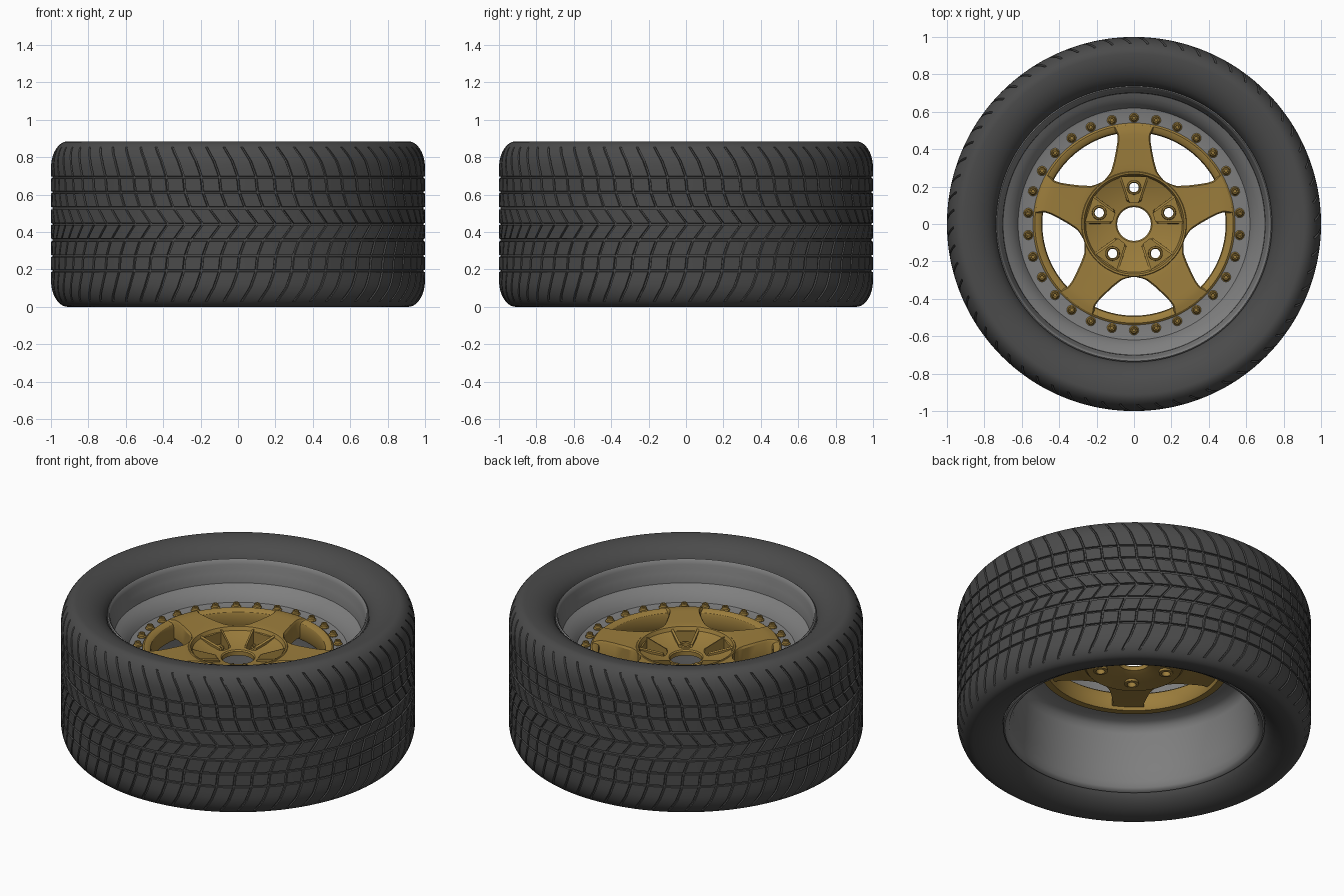
import bpy, bmesh
from math import sin, cos, pi, radians, tau
from mathutils import Matrix, Vector

cube = bpy.data.objects.get("Cube")
if cube:
    bpy.data.objects.remove(cube)


def material(name, rgb, rough):
    m = bpy.data.materials.new(name)
    m.use_nodes = True
    m.diffuse_color = (*rgb, 1)
    node = m.node_tree.nodes["Principled BSDF"]
    node.inputs["Base Color"].default_value = (*rgb, 1)
    node.inputs["Roughness"].default_value = rough
    return m


RUBBER = material("dark rubber", (0.07, 0.07, 0.07), 0.8)
GREY = material("grey metal", (0.21, 0.21, 0.21), 0.5)
GOLD = material("gold paint", (0.33, 0.205, 0.045), 0.5)


def skin(bm, loops, ring=False, matrix=Matrix()):
    """Join closed loops of points; ring joins last to first, otherwise cap the ends."""
    rows = [[bm.verts.new(matrix @ Vector(p)) for p in loop] for loop in loops]
    n = len(rows[0])
    for i in range(len(rows) if ring else len(rows) - 1):
        a, b = rows[i], rows[(i + 1) % len(rows)]
        for j in range(n):
            k = (j + 1) % n
            bm.faces.new((a[j], a[k], b[k], b[j]))
    if not ring:
        bm.faces.new(rows[0])
        bm.faces.new(rows[-1])


def smooth(ob):
    bpy.ops.object.select_all(action="DESELECT")
    ob.select_set(True)
    bpy.context.view_layer.objects.active = ob
    bpy.ops.object.shade_smooth_by_angle(angle=radians(32))


def finish(name, bm, mat):
    bmesh.ops.recalc_face_normals(bm, faces=bm.faces)
    mesh = bpy.data.meshes.new(name)
    bm.to_mesh(mesh)
    bm.free()
    mesh.materials.append(mat)
    ob = bpy.data.objects.new(name, mesh)
    bpy.context.collection.objects.link(ob)
    smooth(ob)
    return ob


def spin(bm, profile, seg, matrix=Matrix()):
    loops = [[(r * cos(t), r * sin(t), z) for r, z in profile]
             for t in (tau * i / seg for i in range(seg))]
    skin(bm, loops, True, matrix)


def revolve(name, profile, mat, seg=128):
    bm = bmesh.new()
    spin(bm, profile, seg)
    return finish(name, bm, mat)


def turn(k):
    """Rotation to one of the five spokes."""
    return Matrix.Rotation(radians(90 + 72 * k), 4, "Z")


# Tyre: closed section with ring grooves, sheared columns give the chevron grooves
MID, PITCHES, DEPTH = 0.4425, 64, 0.009
SWEEP = [(0, 0), (0.09, -0.7), (0.17, -1.0), (0.26, -1.1), (0.34, -1.4), (0.45, -2.1)]


def sweep(d):
    for (a, u), (b, v) in zip(SWEEP, SWEEP[1:]):
        if d <= b:
            return u + (v - u) * (d - a) / (b - a)


half = []  # r, distance from middle, ring groove, chevron groove allowed
for g, w in ((0, 0.004), (0.085, 0.006), (0.17, 0.004), (0.25, 0.004)):
    for off, groove in ((-w - 0.002, 0), (-w, 1), (w, 1), (w + 0.002, 0), (0.04, 0)):
        if g + off > 0:
            half.append((1.0, g + off, groove, 1))
for i in range(1, 13):
    a = i / 12 * pi / 2
    half.append((0.91 + 0.09 * cos(a), 0.30 + 0.1425 * sin(a), 0, i < 7))
for r, d in ((0.88, 0.441), (0.85, 0.436), (0.82, 0.426), (0.79, 0.41), (0.765, 0.39), (0.745, 0.365), (0.733, 0.33)):
    half.append((r, d, 0, 0))
section = [(r, -d, g, c) for r, d, g, c in reversed(half)] + half

columns = []
for i in range(PITCHES):
    for frac, groove in ((0, 0), (0.03, 1), (0.11, 1), (0.14, 0), (0.57, 0)):
        loop = []
        for r, d, ring_groove, allowed in section:
            t = tau * (i + frac + sweep(abs(d))) / PITCHES
            rr = r - DEPTH * max(ring_groove, groove and allowed)
            loop.append((rr * cos(t), rr * sin(t), MID + d))
        columns.append(loop)
bm = bmesh.new()
skin(bm, columns, True)
finish("tyre", bm, RUBBER)

# Rim: steep outer lip, sloping step, bolt flange and deep rear barrel
revolve("rim_barrel", [
    (0.738, 0.78), (0.738, 0.803), (0.732, 0.808), (0.724, 0.80), (0.718, 0.78), (0.714, 0.755),
    (0.708, 0.73), (0.702, 0.70), (0.70, 0.672), (0.675, 0.655), (0.65, 0.633), (0.63, 0.607),
    (0.62, 0.588), (0.61, 0.585), (0.53, 0.585), (0.53, 0.49), (0.63, 0.485), (0.66, 0.465),
    (0.678, 0.43), (0.683, 0.2), (0.695, 0.13), (0.703, 0.095), (0.715, 0.082), (0.73, 0.077),
    (0.738, 0.082), (0.738, 0.11)], GREY)

# Gold outer ring of the wheel centre
revolve("spoke_ring", [
    (0.54, 0.48), (0.54, 0.592), (0.53, 0.60), (0.51, 0.597), (0.495, 0.585),
    (0.49, 0.57), (0.49, 0.50), (0.50, 0.48)], GOLD)

# Five spokes, lofted outwards from the hub: r, half angle, top, bottom
SPOKE = [(0.27, 36, 0.60, 0.49), (0.285, 33, 0.602, 0.49), (0.293, 28, 0.603, 0.49),
         (0.305, 24, 0.604, 0.49), (0.325, 21, 0.605, 0.492), (0.35, 18, 0.606, 0.494),
         (0.40, 14, 0.608, 0.496), (0.45, 11.3, 0.61, 0.498), (0.48, 10.6, 0.611, 0.498),
         (0.495, 10.8, 0.61, 0.498), (0.51, 11.5, 0.608, 0.498), (0.53, 12, 0.604, 0.498)]
ACROSS = (-1, -0.92, -0.6, -0.3, 0, 0.3, 0.6, 0.92, 1)
bm = bmesh.new()
for k in range(5):
    loops = []
    for r, half_angle, top, low in SPOKE:
        def arc(u, z):
            t = radians(half_angle * u)
            return (r * cos(t), r * sin(t), z)
        loops.append([arc(u, top - 0.012 * (abs(u) == 1)) for u in ACROSS]
                     + [arc(u, low) for u in reversed(ACROSS)])
    skin(bm, loops, False, turn(k))
finish("spokes", bm, GOLD)

# Dished hub with centre bore and hollowed underside
hub = revolve("hub", [
    (0.27, 0.475), (0.283, 0.49), (0.283, 0.60), (0.278, 0.605), (0.268, 0.603),
    (0.258, 0.582), (0.20, 0.558), (0.13, 0.542), (0.097, 0.537), (0.09, 0.53),
    (0.09, 0.505), (0.12, 0.495), (0.20, 0.485)], GOLD)


def cut(target, bm):
    cutter = finish("hub_cutter", bm, GOLD)
    cutter.hide_render = True
    mod = target.modifiers.new("cut", "BOOLEAN")
    mod.operation, mod.solver, mod.object = "DIFFERENCE", "EXACT", cutter
    bpy.context.view_layer.objects.active = target
    bpy.ops.object.modifier_apply(modifier=mod.name)
    bpy.data.objects.remove(cutter)


# Wedge pockets, lug holes with bosses, and ribs along both pocket sides
LUG = 0.195
pockets, holes, bosses, ribs = (bmesh.new() for _ in range(4))
for k in range(5):
    m = turn(k)
    skin(pockets, [[(0.115, -0.025, z), (0.115, 0.025, z), (0.25, 0.068, z), (0.25, -0.068, z)]
                   for z in (0.507, 0.7)], False, m)
    bmesh.ops.create_cone(holes, cap_ends=True, segments=20, radius1=0.025, radius2=0.025,
                          depth=0.4, matrix=m @ Matrix.Translation((LUG, 0, 0.5)))
    spin(bosses, [(0.041, 0.475), (0.038, 0.525), (0.03, 0.529), (0.025, 0.523), (0.025, 0.472)],
         20, m @ Matrix.Translation((LUG, 0, 0)))
    for s in (-1, 1):
        def rib_side(w, drop):
            return [(0.105, s * (0.02 + w), 0.505), (0.26, s * (0.07 + w), 0.505),
                    (0.26, s * (0.07 + w), 0.596 - drop), (0.125, s * (0.026 + w), 0.558 - drop)]
        skin(ribs, [rib_side(0, 0), rib_side(0.013, 0.004)], False, m)
cut(hub, pockets)
cut(hub, holes)
smooth(hub)
finish("lug_bosses", bosses, GOLD)
finish("pocket_ribs", ribs, GOLD)

# Ring of flange bolts with recessed heads
bm = bmesh.new()
for k in range(30):
    m = Matrix.Rotation(tau * k / 30 + pi / 2, 4, "Z") @ Matrix.Translation((0.568, 0, 0))
    spin(bm, [(0.026, 0.58), (0.026, 0.59), (0.02, 0.595), (0.018, 0.608), (0.015, 0.611),
              (0.009, 0.611), (0.008, 0.602), (0.001, 0.602), (0.001, 0.58)], 12, m)
finish("flange_bolts", bm, GOLD)
